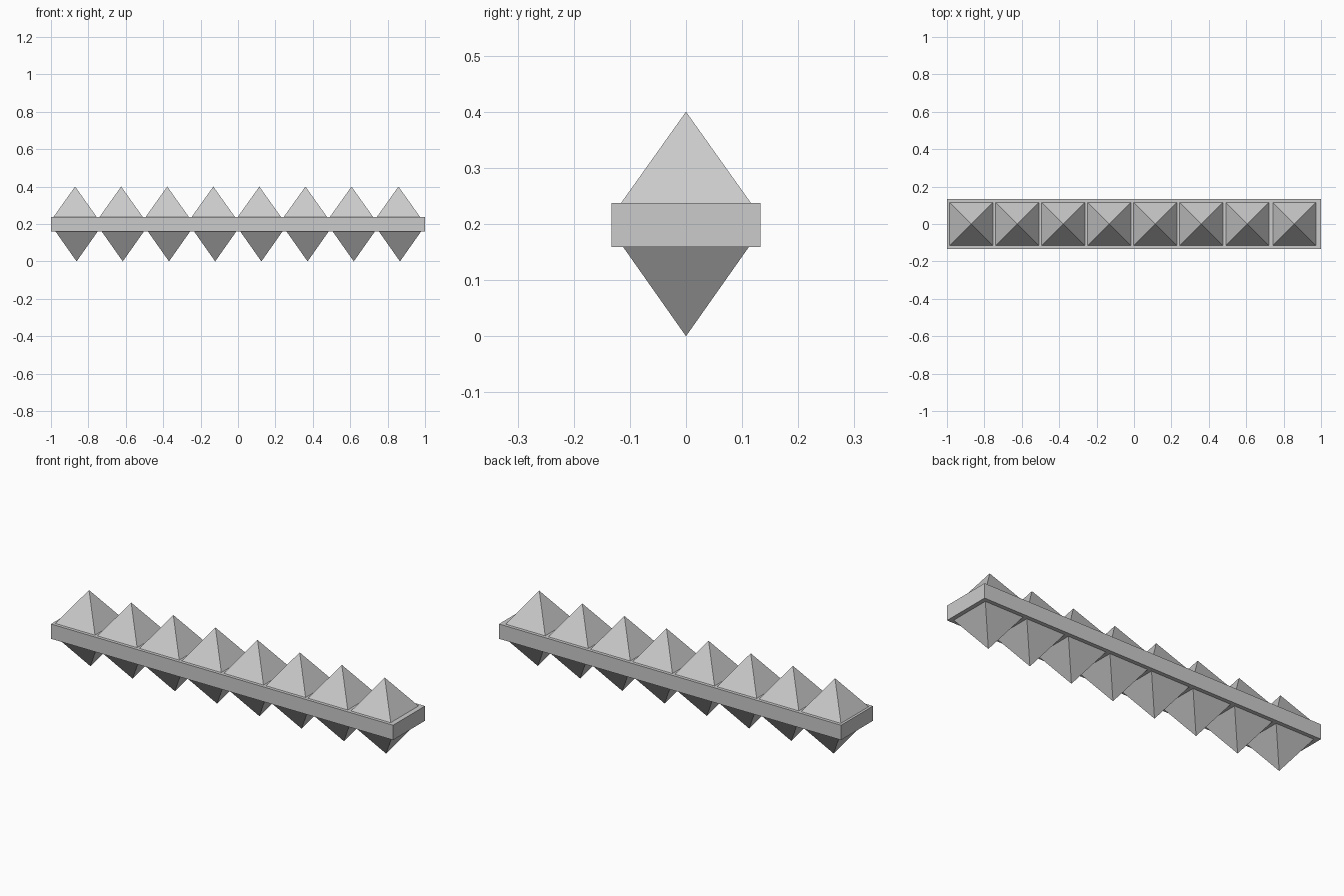
import bpy, bmesh

if "Cube" in bpy.data.objects:
    bpy.data.objects.remove(bpy.data.objects["Cube"])


def mesh_object(name, bm):
    bmesh.ops.recalc_face_normals(bm, faces=bm.faces)
    mesh = bpy.data.meshes.new(name)
    bm.to_mesh(mesh)
    bm.free()
    obj = bpy.data.objects.new(name, mesh)
    bpy.context.collection.objects.link(obj)
    return obj


def pyramid(name, x, half, base_z, tip_z):
    bm = bmesh.new()
    base = [bm.verts.new((x + sx * half, sy * half, base_z))
            for sx, sy in ((-1, -1), (1, -1), (1, 1), (-1, 1))]
    tip = bm.verts.new((x, 0, tip_z))
    bm.faces.new(base)
    for i in range(4):
        bm.faces.new((base[i], base[(i + 1) % 4], tip))
    return mesh_object(name, bm)


# Long rectangular bar
bm = bmesh.new()
bmesh.ops.create_cube(bm, size=1)
bmesh.ops.scale(bm, vec=(2, 0.266, 0.078), verts=bm.verts)
bmesh.ops.translate(bm, vec=(0, 0, 0.198), verts=bm.verts)
mesh_object("bar", bm)

# Eight spikes above and eight below
for i in range(8):
    top_x = 0.858 if i == 7 else -0.871 + 0.2463 * i
    pyramid(f"upper_spike_{i + 1}", top_x, 0.116, 0.237, 0.4)
    pyramid(f"lower_spike_{i + 1}", -0.863 + 0.247 * i, 0.112, 0.159, 0.0)
